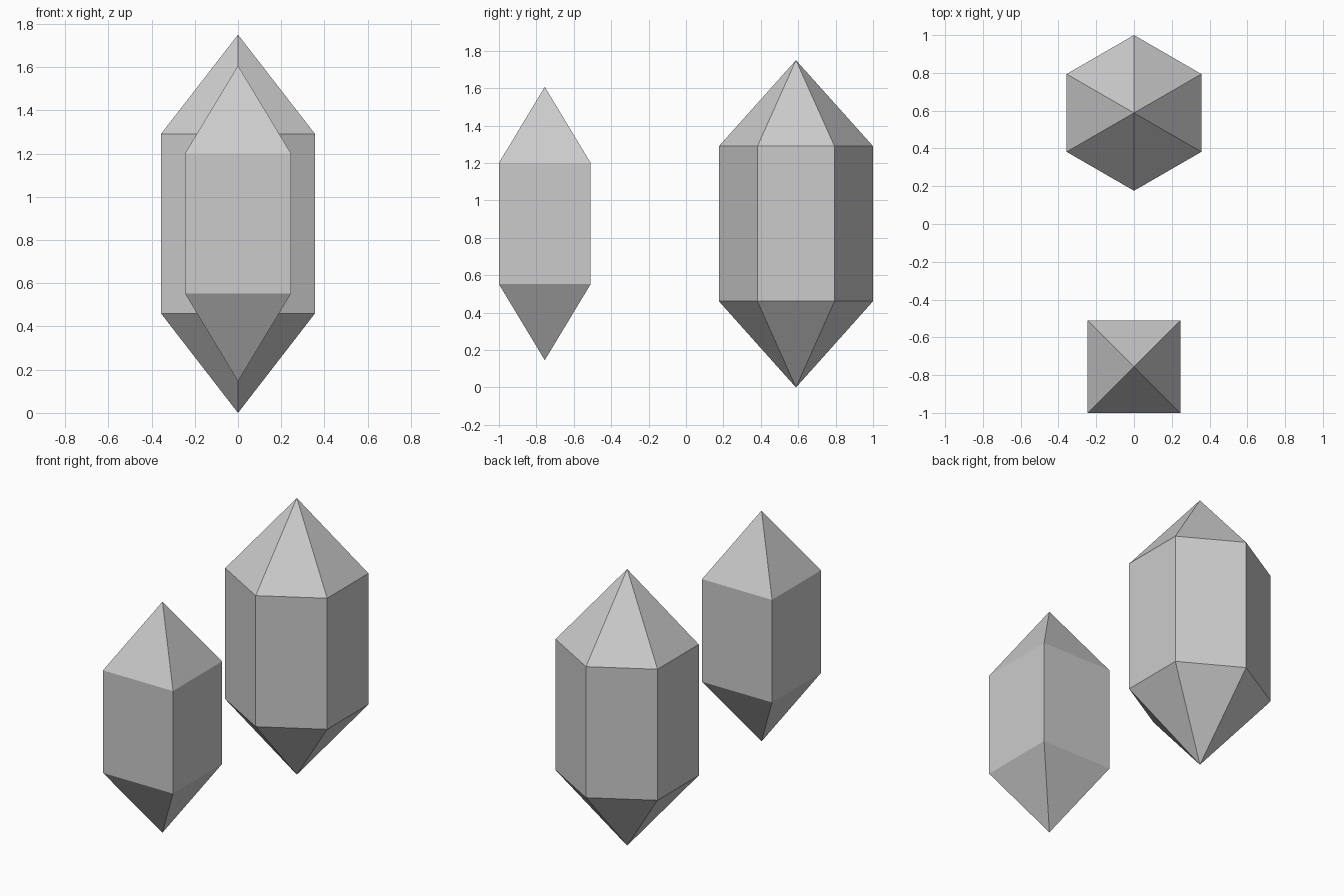
import bpy, bmesh
from math import cos, sin, pi

if "Cube" in bpy.data.objects:
    bpy.data.objects.remove(bpy.data.objects["Cube"])


def crystal(name, sides, radius, start, centre_y, levels):
    """Straight prism with a pointed tip at both ends; levels = four z heights."""
    z_bottom, z_low, z_high, z_top = levels
    bm = bmesh.new()

    def ring(z):
        angles = [start + 2 * pi * i / sides for i in range(sides)]
        return [bm.verts.new((radius * cos(a), radius * sin(a), z)) for a in angles]

    low, high = ring(z_low), ring(z_high)
    bottom = bm.verts.new((0, 0, z_bottom))
    top = bm.verts.new((0, 0, z_top))
    for i in range(sides):
        j = (i + 1) % sides
        bm.faces.new((low[i], low[j], high[j], high[i]))
        bm.faces.new((high[i], high[j], top))
        bm.faces.new((low[j], low[i], bottom))
    mesh = bpy.data.meshes.new(name)
    bm.to_mesh(mesh)
    bm.free()
    obj = bpy.data.objects.new(name, mesh)
    obj.location.y = centre_y
    bpy.context.collection.objects.link(obj)
    return obj


# Large six-sided crystal at the back
crystal("hexagonal_crystal", 6, 0.412, pi / 2, 0.588, (0, 0.461, 1.29, 1.75))

# Small four-sided crystal at the front
crystal("square_crystal", 4, 0.245 * 2 ** 0.5, pi / 4, -0.755, (0.146, 0.552, 1.201, 1.607))
